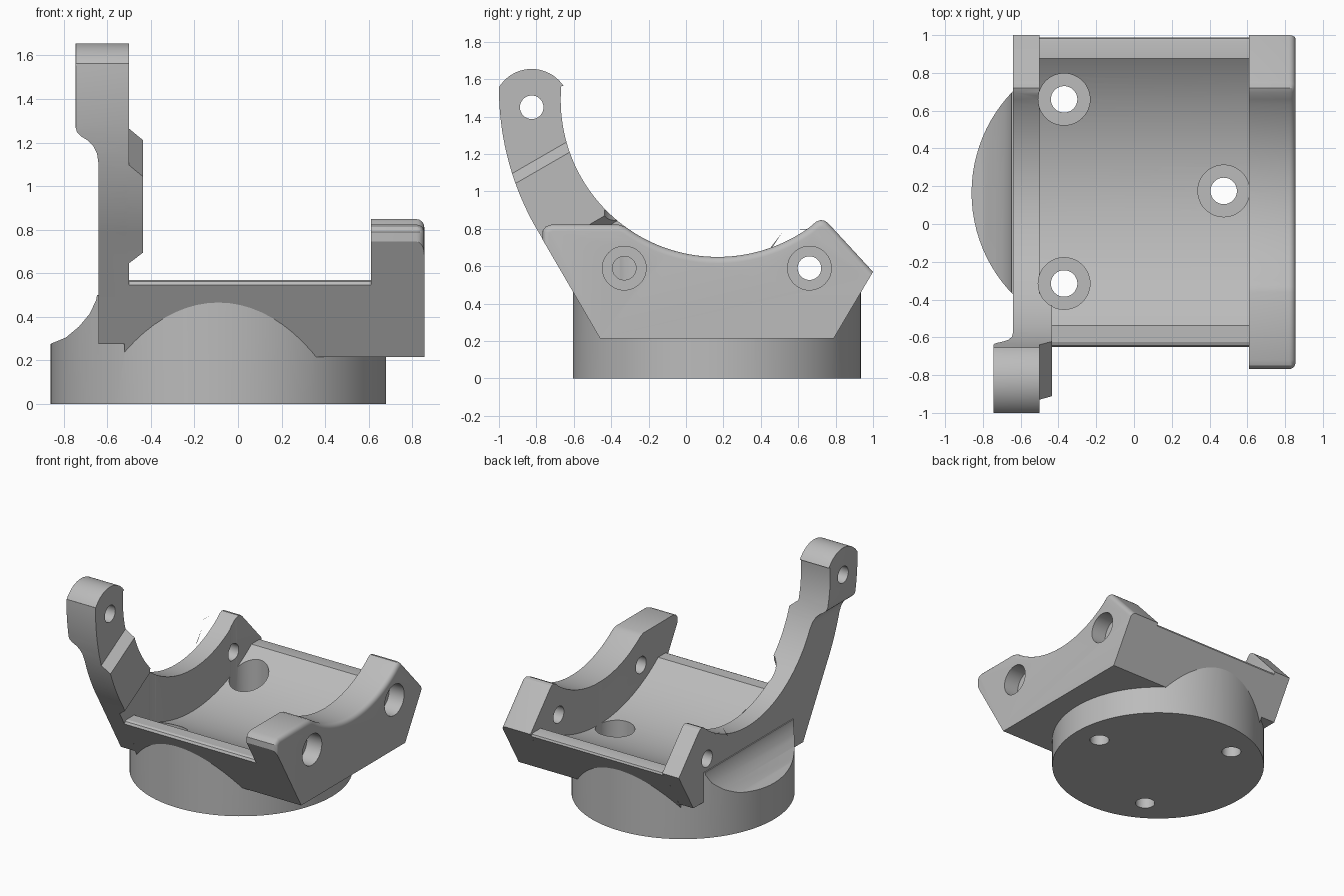
import bpy, bmesh
from math import cos, sin, radians, pi
from mathutils import Matrix, Vector

cube = bpy.data.objects.get("Cube")
if cube:
    bpy.data.objects.remove(cube, do_unlink=True)

grey = bpy.data.materials.new("plain_grey")
grey.use_nodes = True
grey.diffuse_color = (0.5, 0.5, 0.5, 1)
grey.node_tree.nodes["Principled BSDF"].inputs["Base Color"].default_value = (0.5, 0.5, 0.5, 1)


def finish(bm, name):
    bmesh.ops.recalc_face_normals(bm, faces=bm.faces)
    mesh = bpy.data.meshes.new(name)
    bm.to_mesh(mesh)
    bm.free()
    mesh.materials.append(grey)
    obj = bpy.data.objects.new(name, mesh)
    bpy.context.collection.objects.link(obj)
    return obj


def prism(name, profile, lo, hi, axis="x", round_at=None, min_z=0.0, radius=0.035):
    """Extrude a profile along x or y; optionally round the rim of one end."""
    bm = bmesh.new()
    place = (lambda p, d: (d, p[0], p[1])) if axis == "x" else (lambda p, d: (p[0], d, p[1]))
    face = bm.faces.new([bm.verts.new(place(p, lo)) for p in profile])
    ext = bmesh.ops.extrude_face_region(bm, geom=[face])
    shift = Vector(place((0, 0), hi - lo))
    bmesh.ops.translate(bm, vec=shift, verts=[v for v in ext["geom"] if isinstance(v, bmesh.types.BMVert)])
    bmesh.ops.recalc_face_normals(bm, faces=bm.faces)
    if round_at is not None:
        rim = [e for e in bm.edges
               if all(abs(v.co.x - round_at) < 1e-4 and v.co.z > min_z for v in e.verts)]
        bmesh.ops.bevel(bm, geom=rim, offset=radius, segments=5, profile=0.5,
                        affect="EDGES", clamp_overlap=True)
    return finish(bm, name)


def cylinder(name, radius, start, end, at, axis="z", end_radius=None):
    """Cylinder or cone along z at (x, y), or along x at (y, z)."""
    bm = bmesh.new()
    mid = (start + end) / 2
    if axis == "z":
        mat = Matrix.Translation((at[0], at[1], mid))
    else:
        mat = Matrix.Translation((mid, at[0], at[1])) @ Matrix.Rotation(pi / 2, 4, "Y")
    bmesh.ops.create_cone(bm, cap_ends=True, segments=96 if radius > 0.5 else 48, radius1=radius,
                          radius2=end_radius or radius, depth=end - start, matrix=mat)
    return finish(bm, name)


def combine(obj, other, operation):
    mod = obj.modifiers.new("combine", "BOOLEAN")
    mod.operation, mod.solver, mod.object = operation, "EXACT", other
    mesh = bpy.data.meshes.new_from_object(
        obj.evaluated_get(bpy.context.evaluated_depsgraph_get()))
    obj.modifiers.clear()
    obj.data = mesh
    bpy.data.objects.remove(other, do_unlink=True)


def arc(centre, radius, a0, a1, steps):
    angles = [radians(a0 + (a1 - a0) * i / steps) for i in range(steps + 1)]
    return [(centre[0] + radius * cos(a), centre[1] + radius * sin(a)) for a in angles]


AXIS = (0.17, 1.49)       # shared centre of the saddle arcs
PIN = (-0.825, 1.45)      # hole at the horn tip
BOSS = (0.66, 0.59)       # side hole at the back
DISC = (-0.09, 0.165)

# Round base, stepped down with a fillet outside the left wall
body = cylinder("bracket", 0.77, 0, 0.5, DISC)
fillet = prism("fillet_cutter", [(-0.64, 0.7), (-0.64, 0.56), (-0.65, 0.48), (-0.68, 0.415),
                                 (-0.73, 0.355), (-0.79, 0.305), (-0.86, 0.276), (-1, 0.275),
                                 (-1, 0.7)], -1, 1.2, "y")
combine(body, fillet, "DIFFERENCE")

# Bed between the walls with its hollow
bed = prism("bed", [(-0.46, 0.215), (0.79, 0.215), (0.988, 0.55), (0.982, 0.565), (0.965, 0.57),
                    (-0.625, 0.57), (-0.642, 0.562), (-0.651, 0.545)], -0.52, 0.65)
combine(body, bed, "UNION")
combine(body, prism("hollow_cutter", arc(AXIS, 1.16, -50, -130, 48), -0.55, 0.66), "DIFFERENCE")

# Right-hand cheek
peak = [(1.0, 0.57), (0.765, 0.825), (0.745, 0.842), (0.72, 0.848), (0.695, 0.838)]
cheek = prism("cheek", [(-0.46, 0.215), (0.79, 0.215)] + peak
              + arc(AXIS, 0.84, -54.3, -126, 32)
              + [(-0.36, 0.823), (-0.72, 0.823), (-0.75, 0.812), (-0.768, 0.79), (-0.768, 0.745)],
              0.61, 0.855, round_at=0.855, min_z=0.56)
combine(body, cheek, "UNION")

# Left-hand wall rising into the tall horn
inner = arc(AXIS, 0.84, -54.3, -185, 56)
outer = arc(PIN, 0.205, 34, 147, 20) + arc((0.5, 1.55), 1.5, 179.5, 211.8, 24)
wall_profile = [(-0.495, 0.275), (0.825, 0.275)] + peak + inner + outer
wall = prism("wall", wall_profile, -0.745, -0.5, round_at=-0.745, min_z=1.2)
relief = prism("relief_cutter", [(-1, 0), (-0.64, 0), (-0.64, 1.1), (-0.647, 1.15), (-0.665, 1.185),
                                 (-0.69, 1.21), (-0.72, 1.228), (-0.738, 1.245), (-0.746, 1.27),
                                 (-1, 1.27)], -1.2, 1.2, "y")
combine(wall, relief, "DIFFERENCE")
combine(body, wall, "UNION")

# Flared boss on the outside of the wall
boss = cylinder("boss", 0.195, -0.745, -0.72, BOSS, "x", 0.215)
for r0, r1, x0, x1 in [(0.215, 0.22, -0.72, -0.69), (0.22, 0.24, -0.69, -0.665),
                       (0.24, 0.29, -0.665, -0.6)]:
    combine(boss, cylinder("ring", r0, x0, x1, BOSS, "x", r1), "UNION")
combine(boss, prism("boss_trim", wall_profile, -0.8, -0.55), "INTERSECT")
combine(body, boss, "UNION")

# Raised pad on the inner face of the horn, ramped at both ends
pad = prism("pad", [(-0.495, 0.275), (-0.2, 0.275)] + arc(AXIS, 0.84, -116, -185, 32) + outer,
            -0.52, -0.435)
bm = bmesh.new()
along, across = Vector((0, -0.5, 0.866)), Vector((0, 0.866, 0.5))
ramp = [(0.898, -0.52), (0.914, -0.5), (0.972, -0.434), (1.358, -0.434), (1.414, -0.5), (1.43, -0.52)]
ends = [[bm.verts.new(along * t + across * s + Vector((x, 0, 0))) for t, x in ramp] for s in (-1, 0.6)]
for end in ends:
    bm.faces.new(end)
for i in range(len(ramp)):
    j = (i + 1) % len(ramp)
    bm.faces.new((ends[0][i], ends[0][j], ends[1][j], ends[1][i]))
combine(pad, finish(bm, "pad_ramp"), "INTERSECT")
combine(body, pad, "UNION")

# Counterbored holes through the bed
for spot in [(-0.37, 0.66), (-0.37, -0.315), (0.475, 0.175)]:
    combine(body, cylinder("bore", 0.07, -0.1, 0.6, spot), "DIFFERENCE")
    combine(body, cylinder("counterbore", 0.137, 0.2, 0.9, spot), "DIFFERENCE")

# Counterbored holes through the cheek, plain ones through boss and horn
for spot in [BOSS, (-0.33, 0.59)]:
    combine(body, cylinder("bore", 0.063, 0.5, 0.95, spot, "x"), "DIFFERENCE")
    combine(body, cylinder("counterbore", 0.117, 0.73, 0.95, spot, "x"), "DIFFERENCE")
for spot in [BOSS, PIN]:
    combine(body, cylinder("bore", 0.063, -0.9, -0.4, spot, "x"), "DIFFERENCE")

body.select_set(True)
bpy.context.view_layer.objects.active = body
bpy.ops.object.shade_smooth_by_angle(angle=radians(25))
